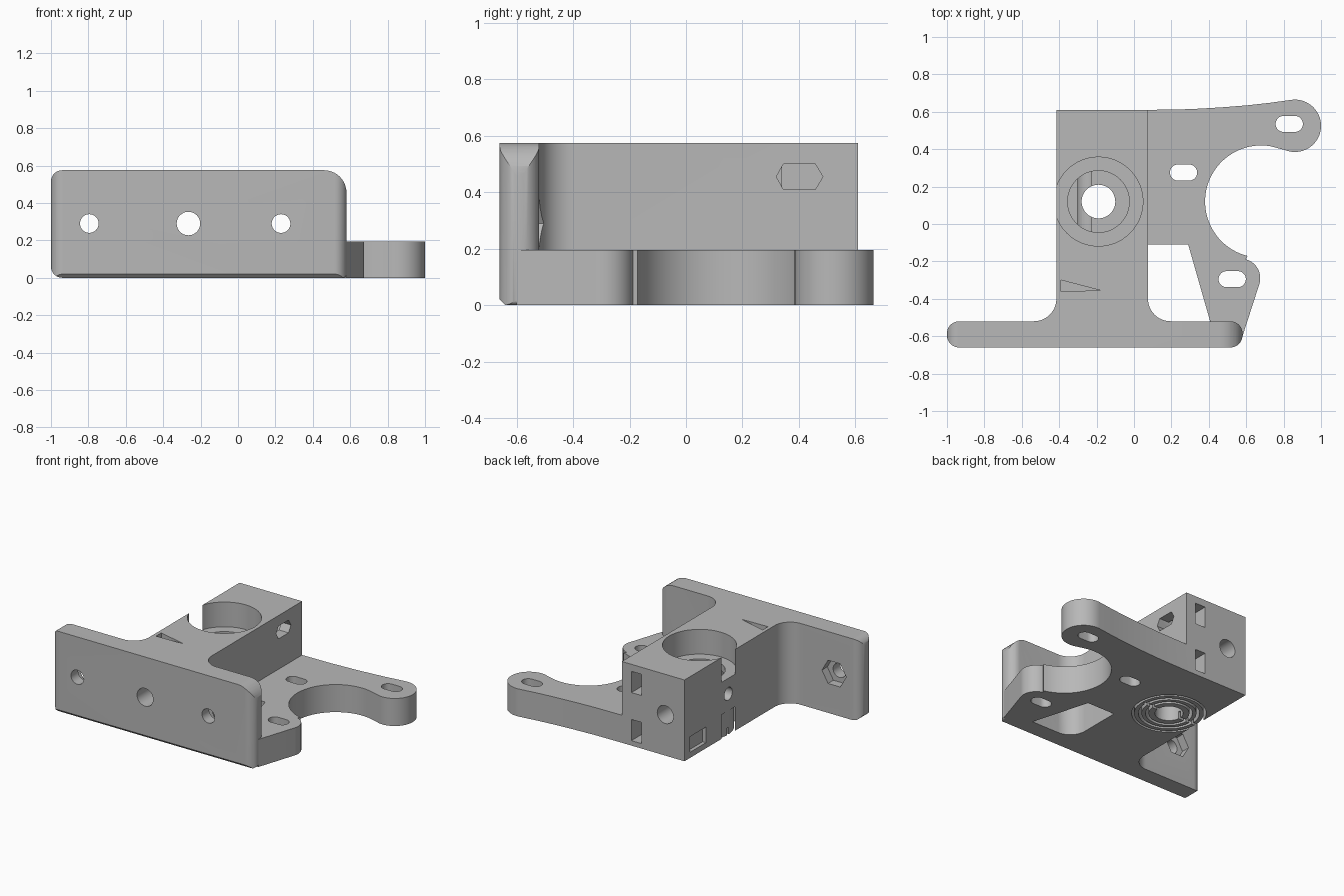
import bpy, bmesh, math

cube = bpy.data.objects.get("Cube")
if cube:
    bpy.data.objects.remove(cube, do_unlink=True)

grey = bpy.data.materials.new("plain grey")
grey.use_nodes = True
tone = (0.48, 0.48, 0.48, 1)
grey.diffuse_color = tone
grey.node_tree.nodes["Principled BSDF"].inputs["Base Color"].default_value = tone


def arc(cx, cy, r, start, end, steps=16):
    """Points along a circular arc, angles in degrees."""
    angles = [math.radians(start + (end - start) * i / steps) for i in range(steps + 1)]
    return [(cx + r * math.cos(a), cy + r * math.sin(a)) for a in angles]


def ring(cx, cy, r, sides=48):
    return arc(cx, cy, r, 0, 360 - 360 / sides, sides - 1)


def box(u0, u1, v0, v1):
    return [(u0, v0), (u1, v0), (u1, v1), (u0, v1)]


def rounded(u0, u1, v0, v1, left, right_low, right_top):
    """Rectangle with its own radius for the left, lower right and upper right corners."""
    return (arc(u0 + left, v0 + left, left, 180, 270, 10)
            + arc(u1 - right_low, v0 + right_low, right_low, 270, 360, 10)
            + arc(u1 - right_top, v1 - right_top, right_top, 0, 90, 10)
            + arc(u0 + left, v1 - left, left, 90, 180, 10))


def prism(name, outline, low, high, axis="z"):
    """Extrude an outline along one axis."""
    place = {"x": lambda u, v, w: (w, u, v),
             "y": lambda u, v, w: (u, w, v),
             "z": lambda u, v, w: (u, v, w)}[axis]
    bm = bmesh.new()
    a, b = [[bm.verts.new(place(u, v, w)) for u, v in outline] for w in (low, high)]
    bm.faces.new(a)
    bm.faces.new(b)
    n = len(outline)
    for i in range(n):
        j = (i + 1) % n
        bm.faces.new((a[i], a[j], b[j], b[i]))
    bmesh.ops.recalc_face_normals(bm, faces=bm.faces[:])
    mesh = bpy.data.meshes.new(name)
    bm.to_mesh(mesh)
    bm.free()
    mesh.materials.append(grey)
    obj = bpy.data.objects.new(name, mesh)
    bpy.context.collection.objects.link(obj)
    return obj


def combine(target, tool, operation):
    """Apply a boolean and discard the tool."""
    mod = target.modifiers.new("shape", "BOOLEAN")
    mod.operation, mod.solver, mod.object = operation, "EXACT", tool
    bpy.context.view_layer.objects.active = target
    bpy.ops.object.modifier_apply(modifier=mod.name)
    bpy.data.objects.remove(tool, do_unlink=True)


def cut(outline, low, high, axis="z"):
    combine(bracket, prism("cutter", outline, low, high, axis), "DIFFERENCE")


# Upright mounting plate, rounded in plan and in elevation
plate_plan = rounded(-1, 0.58, -0.66, -0.52, 0.065, 0.065, 0.065)
bracket = prism("motor_bracket", plate_plan, 0, 0.575)
plate_face = rounded(-1, 0.58, 0, 0.575, 0.06, 0.02, 0.12)
combine(bracket, prism("plate_face", plate_face, -0.8, -0.4, "y"), "INTERSECT")

# Central block with filleted roots at the plate
block = ([(-0.415, 0.61)] + arc(-0.535, -0.4, 0.12, 0, -90, 12)
         + [(-0.535, -0.58), (0.195, -0.58)]
         + arc(0.195, -0.4, 0.12, -90, -180, 12) + [(0.075, 0.61)])
combine(bracket, prism("block", block, 0, 0.575), "UNION")

# Low curved flange with two lobes and a strut back to the plate
flange = ([(-0.2, -0.11), (0.29, -0.11), (0.43, -0.6), (0.58, -0.6)]
          + arc(0.57, -0.29, 0.105, -20, 75)
          + arc(0.68, 0.12, 0.3, 256, 80, 40)
          + arc(0.86, 0.525, 0.14, -112, 97, 32)
          + [(0.72, 0.647), (0.6, 0.634), (0.46, 0.623), (0.3, 0.614),
             (0.075, 0.61), (-0.2, 0.61)])
combine(bracket, prism("flange", flange, 0, 0.195), "UNION")

# Chamfer under the front edge
cut([(-0.7, -0.1), (-0.64, -0.1), (-0.64, 0), (-0.66, 0.02), (-0.7, 0.02)], -1.2, 0.59, "x")

# Elongated flange slots
for x, y in ((0.83, 0.535), (0.265, 0.275), (0.525, -0.295)):
    cut(arc(x + 0.03, y, 0.043, -90, 90) + arc(x - 0.03, y, 0.043, 90, 270), -0.1, 0.3)

# Stepped vertical bore
for radius, low, high in ((0.238, 0.40, 0.7), (0.165, 0.34, 0.5), (0.09, -0.1, 0.5)):
    cut(ring(-0.19, 0.12, radius), low, high)

# Concentric grooves under the bore, with a cross slit
for outer, inner in ((0.238, 0.222), (0.195, 0.175), (0.15, 0.13)):
    groove = prism("groove", ring(-0.19, 0.12, outer), -0.1, 0.17)
    combine(groove, prism("core", ring(-0.19, 0.12, inner), -0.2, 0.3), "DIFFERENCE")
    combine(bracket, groove, "DIFFERENCE")
cut(box(-0.5, 0.02, 0.11, 0.13), -0.1, 0.05)

# Screw holes through the plate, with nut pockets behind the outer two
for x in (-0.795, 0.23):
    cut(ring(x, 0.29, 0.05, 32), -0.8, -0.4, "y")
    cut(ring(x, 0.29, 0.095, 6), -0.58, -0.45, "y")
cut(ring(-0.265, 0.29, 0.063, 32), -0.8, 0.8, "y")

# Side hole into the bore, nut pocket on the other side, shallow recess
cut(ring(0.12, 0.29, 0.045, 32), -0.6, -0.2, "x")
cut([(0.32, 0.455), (0.345, 0.41), (0.458, 0.41),
     (0.485, 0.455), (0.458, 0.5), (0.345, 0.5)], -0.03, 0.2, "x")
cut(box(0.37, 0.55, 0.04, 0.15), -0.5, -0.39, "x")

# Nut slots in the back
for z in (0.11, 0.45):
    cut(box(-0.08, 0, z - 0.075, z + 0.075), 0.34, 0.7, "y")

# Thin wedge slit in the top
cut([(-0.39, -0.3), (-0.18, -0.355), (-0.39, -0.36)], 0.5, 0.7)

bpy.ops.object.select_all(action="DESELECT")
bracket.select_set(True)
bpy.context.view_layer.objects.active = bracket
bpy.ops.object.shade_smooth_by_angle(angle=math.radians(30))
